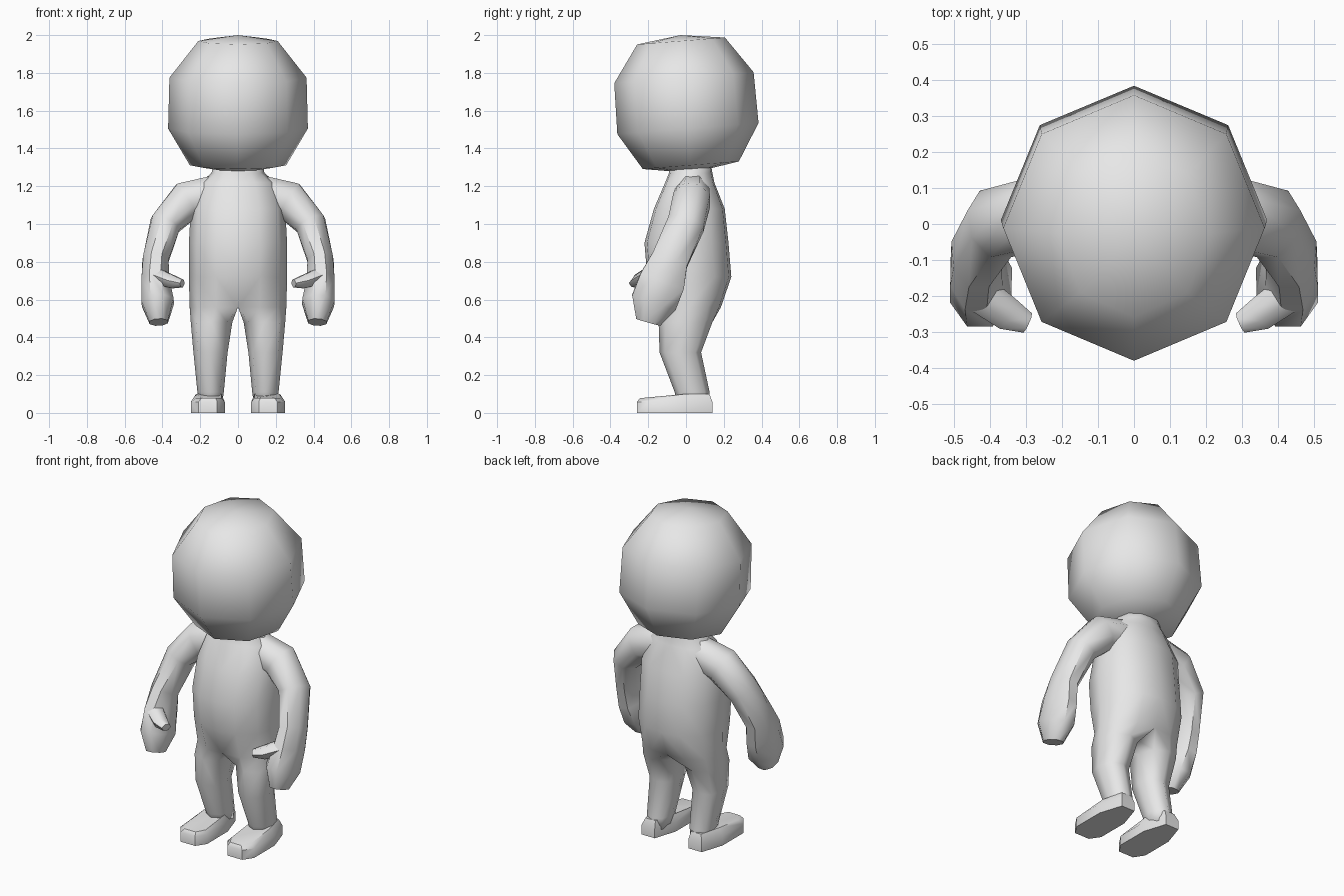
import bpy, bmesh, math
from mathutils import Vector, Matrix

if "Cube" in bpy.data.objects:
    bpy.data.objects.remove(bpy.data.objects["Cube"])

skin = bpy.data.materials.new("light_grey")
skin.diffuse_color = (0.8, 0.8, 0.8, 1)
skin.use_nodes = True
skin.node_tree.nodes["Principled BSDF"].inputs["Base Color"].default_value = skin.diffuse_color


def loft(name, rings, sharp=70, mirror=True, open_centre=False):
    """Skin a list of equal-length rings, cap both ends, mirror in x."""
    bm = bmesh.new()
    vs = [[bm.verts.new(p) for p in r] for r in rings]
    n = len(vs[0])
    for a, b in zip(vs, vs[1:]):
        for i in range(n):
            j = (i + 1) % n
            bm.faces.new((a[i], a[j], b[j], b[i]))
    bm.faces.new(vs[0])
    bm.faces.new(vs[-1])
    bmesh.ops.recalc_face_normals(bm, faces=bm.faces)
    if open_centre:
        inner = [f for f in bm.faces if all(abs(v.co.x) < 1e-5 for v in f.verts)]
        bmesh.ops.delete(bm, geom=inner, context='FACES')
    return finish(name, bm, sharp, mirror)


def finish(name, bm, sharp, mirror):
    me = bpy.data.meshes.new(name)
    bm.to_mesh(me)
    bm.free()
    me.materials.append(skin)
    for p in me.polygons:
        p.use_smooth = True
    me.set_sharp_from_angle(angle=math.radians(sharp))
    ob = bpy.data.objects.new(name, me)
    bpy.context.collection.objects.link(ob)
    if mirror:
        m = ob.modifiers.new("Mirror", 'MIRROR')
        m.use_clip = True
        m.merge_threshold = 0.001
    return ob


def tube(name, path, sides=8, sharp=70):
    """Tube through (x, y, z, half width, half depth) stations."""
    pts = [Vector(p[:3]) for p in path]
    rings = []
    for i, p in enumerate(path):
        t = (pts[min(i + 1, len(pts) - 1)] - pts[max(i - 1, 0)]).normalized()
        v = Vector((0, 1, 0))
        v = (v - t * v.dot(t)).normalized()
        u = v.cross(t)
        ring = []
        for k in range(sides):
            a = 2 * math.pi * (k + 0.5) / sides
            ring.append(pts[i] + (u * math.cos(a) * p[3] + v * math.sin(a) * p[4]) * 1.05)
        rings.append(ring)
    return loft(name, rings, sharp)


# Head: eight-sided ball with four rings, tipped slightly forward
bm = bmesh.new()
top = bm.verts.new((0, 0, 0.366))
bottom = bm.verts.new((0, 0, -0.366))
prev = None
for rx, ry, z in ((0.21, 0.233, 0.335), (0.363, 0.37, 0.14),
                  (0.37, 0.375, -0.13), (0.255, 0.255, -0.325)):
    ring = [bm.verts.new((rx * math.cos(k * math.pi / 4), ry * math.sin(k * math.pi / 4), z))
            for k in range(8)]
    for k in range(8):
        j = (k + 1) % 8
        if prev:
            bm.faces.new((prev[k], ring[k], ring[j], prev[j]))
        else:
            bm.faces.new((top, ring[k], ring[j]))
    prev = ring
for k in range(8):
    bm.faces.new((prev[k], bottom, prev[(k + 1) % 8]))
bmesh.ops.transform(bm, verts=bm.verts,
                    matrix=Matrix.Translation((0, 0, 1.635)) @ Matrix.Rotation(math.radians(4.5), 4, 'X'))
bmesh.ops.recalc_face_normals(bm, faces=bm.faces)
finish("head", bm, 180, False)

# Body half: a leg that widens into half a torso, joined at the centre
LEG = ((.13, .5, .87, 1, .87, .5, .13, 0), (.14, 0, .14, .5, .86, 1, .86, .5))
TORSO = ((0, .45, .84, 1, .84, .45, 0, 0), (0, .03, .2, .5, .8, .97, 1, .5))
sections = [  # shape, z, inner x, outer x, front y, back y
    (LEG, 0.04, .085, .20, -.05, .12),
    (LEG, 0.11, .075, .215, -.06, .125),
    (LEG, 0.32, .055, .236, -.14, .08),
    (LEG, 0.48, .03, .25, -.145, .14),
    (TORSO, 0.56, 0, .256, -.155, .185),
    (TORSO, 0.72, 0, .26, -.205, .24),
    (TORSO, 0.90, 0, .26, -.22, .225),
    (TORSO, 1.08, 0, .25, -.17, .205),
    (TORSO, 1.22, 0, .20, -.11, .15),
    (TORSO, 1.27, 0, .14, -.09, .14),
    (TORSO, 1.33, 0, .13, -.09, .13),
]
rings = [[(x0 + (x1 - x0) * fx, y0 + (y1 - y0) * fy, z) for fx, fy in zip(*shape)]
         for shape, z, x0, x1, y0, y1 in sections]
loft("body", rings, 180, open_centre=True)

# Arms with mitten hands
tube("arm", [
    (.12, .035, 1.16, .10, .09),
    (.27, .03, 1.125, .105, .10),
    (.385, .0, 1.0, .083, .10),
    (.437, -.085, .81, .070, .10),
    (.437, -.125, .70, .075, .125),
    (.425, -.17, .585, .088, .125),
    (.42, -.20, .48, .05, .068),
], sharp=50)

# Thumbs
tube("thumb", [
    (.42, -.20, .72, .045, .05),
    (.35, -.25, .695, .038, .045),
    (.295, -.275, .685, .022, .028),
], sides=6, sharp=60)

# Feet: flat sole, upright rim and a sloping bevelled top
outline = [(.11, -.26), (.21, -.26), (.25, -.2), (.25, 0), (.205, .14),
           (.115, .14), (.07, 0), (.07, -.2)]
sole = [(x, y, 0) for x, y in outline]
rim = [(x, y, .058) for x, y in outline]
upper = [(.155 + (x - .16) * .75, y * .92 - .005, .078 if y < -.1 else .1) for x, y in outline]
loft("foot", [sole, rim, upper], 42)
